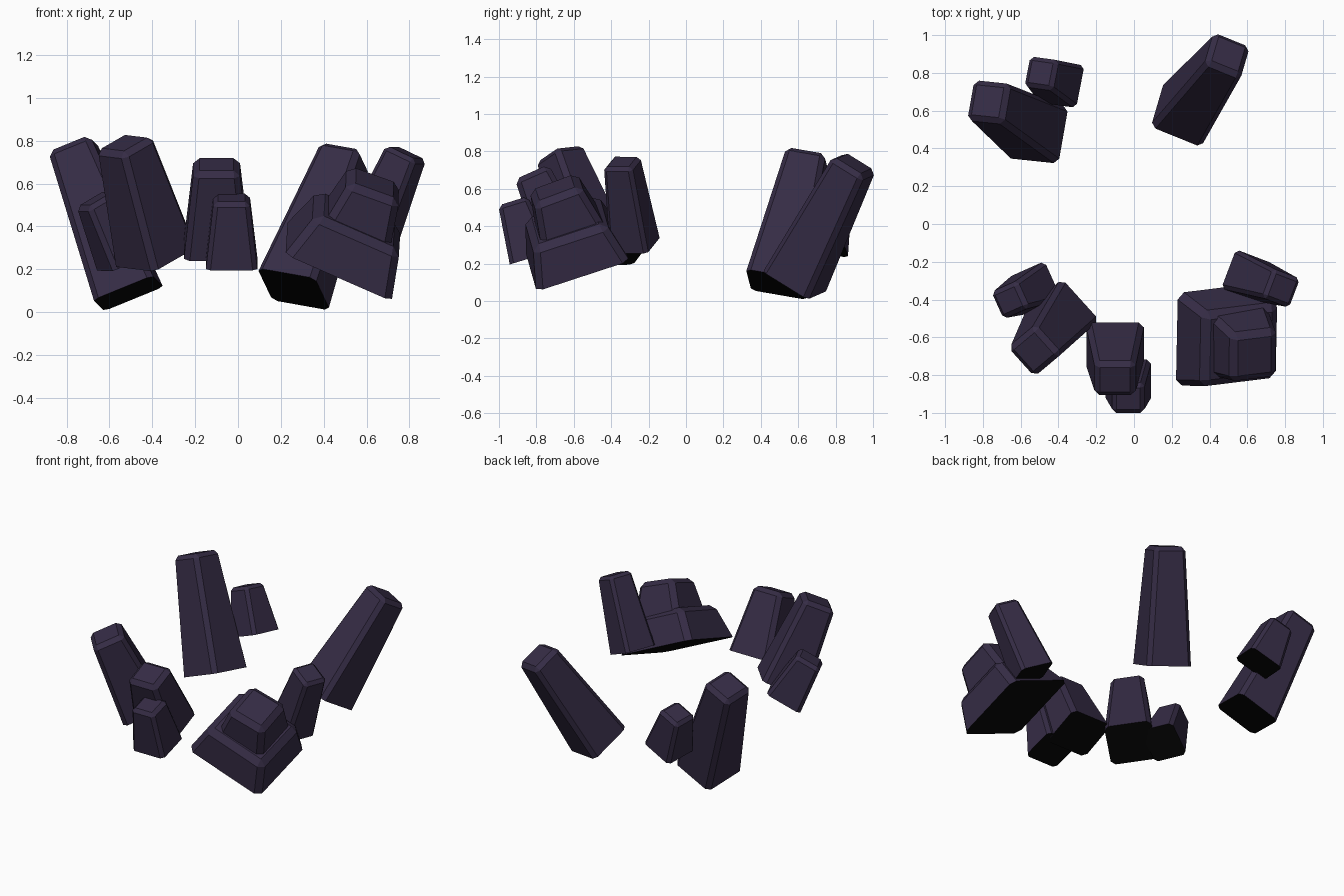
import bpy, bmesh, math
from mathutils import Vector

if "Cube" in bpy.data.objects:
    bpy.data.objects.remove(bpy.data.objects["Cube"])

stone = bpy.data.materials.new("dark_violet_stone")
stone.diffuse_color = (0.036, 0.025, 0.060, 1)
stone.use_nodes = True
stone.node_tree.nodes["Principled BSDF"].inputs["Base Color"].default_value = stone.diffuse_color
underside = bpy.data.materials.new("black_underside")
underside.diffuse_color = (0.002, 0.002, 0.002, 1)
underside.use_nodes = True
underside.node_tree.nodes["Principled BSDF"].inputs["Base Color"].default_value = underside.diffuse_color


def shard(name, base, top, yaw, width, depth, taper=0.7):
    """Tapered square block from base centre to top centre, chamfered except at its base."""
    base, top = Vector(base), Vector(top)
    n = (top - base).normalized()
    c, s = math.cos(math.radians(yaw)), math.sin(math.radians(yaw))
    u = Vector((c, s, -(n.x * c + n.y * s) / n.z)).normalized()
    v = n.cross(u)
    bm = bmesh.new()
    rings = []
    for centre, k in ((base, 0.5), (top, 0.5 * taper)):
        rings.append([bm.verts.new(centre + u * (width * k * a) + v * (depth * k * b))
                      for a, b in ((-1, -1), (1, -1), (1, 1), (-1, 1))])
    low, high = rings
    bm.faces.new(low[::-1])
    bm.faces.new(high)
    for i in range(4):
        j = (i + 1) % 4
        bm.faces.new((low[i], low[j], high[j], high[i]))
    # chamfer the side and top edges
    edges = [e for e in bm.edges if not all(w in low for w in e.verts)]
    bmesh.ops.bevel(bm, geom=edges, offset=min(0.09 * width, 0.035),
                    segments=1, affect='EDGES', profile=0.5)
    bmesh.ops.recalc_face_normals(bm, faces=bm.faces)
    # black base face, violet everywhere else
    for f in bm.faces:
        f.material_index = 1 if f.normal.dot(n) < -0.9 else 0
    mesh = bpy.data.meshes.new(name)
    bm.to_mesh(mesh)
    bm.free()
    mesh.materials.append(stone)
    mesh.materials.append(underside)
    bpy.context.collection.objects.link(bpy.data.objects.new(name, mesh))


# back group
shard("back_right_tall_shard", (0.26, 0.582, 0.107), (0.50, 0.90, 0.735), -22, 0.295, 0.295)
shard("back_left_tall_shard", (-0.512, 0.485, 0.088), (-0.775, 0.65, 0.775), -6, 0.30, 0.31)
shard("back_left_small_shard", (-0.39, 0.742, 0.29), (-0.495, 0.80, 0.57), -8, 0.23, 0.23)
# front left group
shard("front_left_tall_shard", (-0.385, -0.487, 0.261), (-0.53, -0.677, 0.79), 40, 0.295, 0.295)
shard("front_left_small_shard", (-0.525, -0.34, 0.25), (-0.662, -0.405, 0.53), 24, 0.24, 0.22)
# front middle group
shard("front_middle_shard", (-0.10, -0.65, 0.295), (-0.10, -0.825, 0.69), 0, 0.305, 0.28)
shard("front_middle_small_shard", (-0.03, -0.83, 0.23), (-0.03, -0.925, 0.535), 0, 0.24, 0.235)
# front right group
shard("front_right_slab", (0.475, -0.582, 0.24), (0.566, -0.646, 0.43), 7, 0.545, 0.52, 0.78)
shard("front_right_block", (0.53, -0.60, 0.34), (0.638, -0.70, 0.605), 7, 0.36, 0.38)
shard("front_right_tall_shard", (0.597, -0.274, 0.30), (0.785, -0.342, 0.745), -21, 0.225, 0.22, 0.74)
